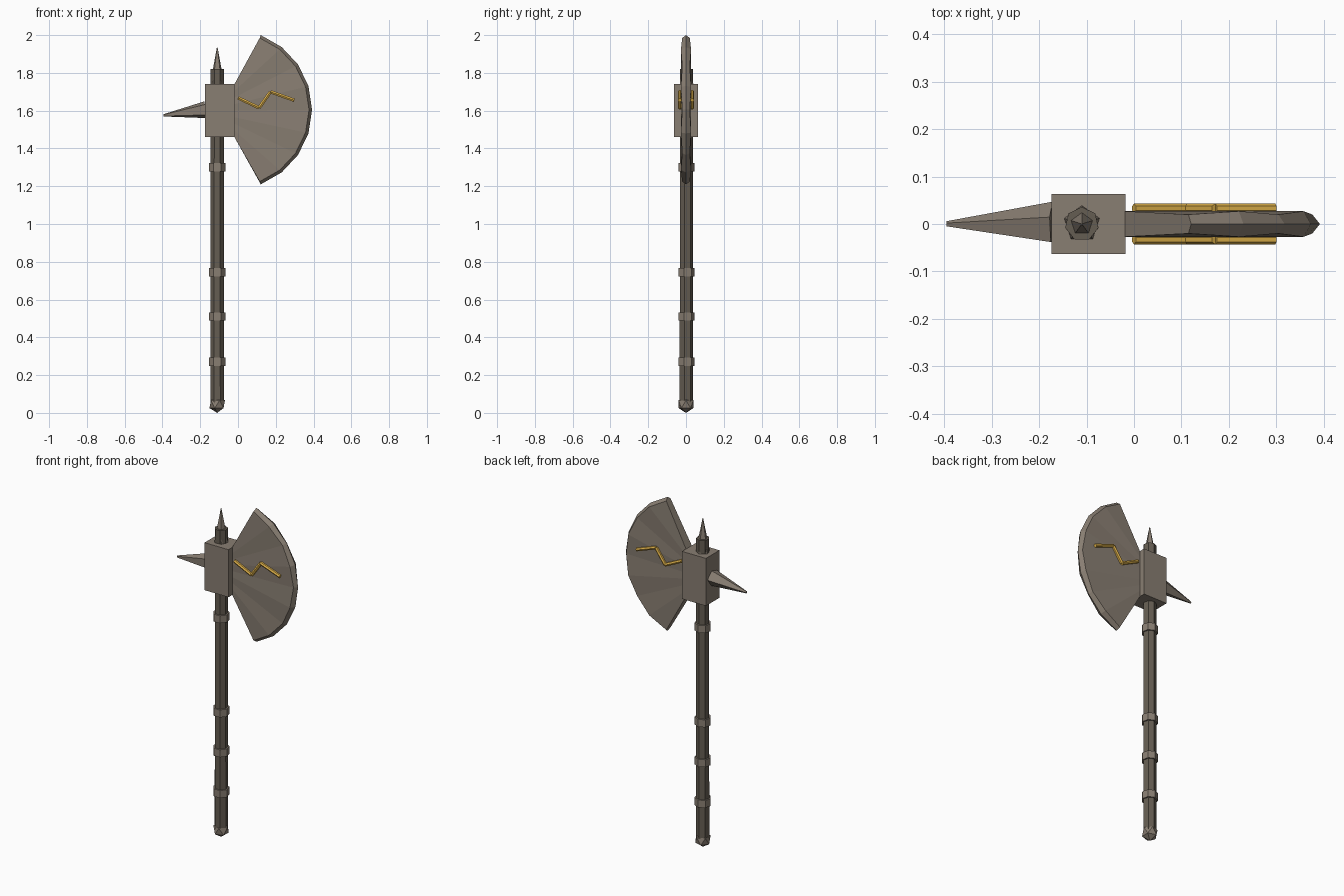
import bpy, bmesh, math
from mathutils import Vector, Matrix

if "Cube" in bpy.data.objects:
    bpy.data.objects.remove(bpy.data.objects["Cube"])

AX = -0.11  # x of the handle axis


def material(name, rgb):
    m = bpy.data.materials.new(name)
    m.diffuse_color = (*rgb, 1)
    m.use_nodes = True
    m.node_tree.nodes["Principled BSDF"].inputs["Base Color"].default_value = m.diffuse_color
    return m


STEEL = material("steel", (0.25, 0.21, 0.17))
WOOD = material("dark_wood", (0.13, 0.11, 0.085))
GOLD = material("gold", (0.75, 0.45, 0.07))


def finish(name, bm, mat):
    bmesh.ops.recalc_face_normals(bm, faces=bm.faces)
    me = bpy.data.meshes.new(name)
    bm.to_mesh(me)
    bm.free()
    me.materials.append(mat)
    ob = bpy.data.objects.new(name, me)
    bpy.context.collection.objects.link(ob)
    return ob


def rod(name, p, q, r1, r2, sides, mat):
    """Faceted cone or prism from p to q, with one corner towards +y."""
    p, q = Vector(p), Vector(q)
    w = (q - p).normalized()
    v = Vector((0, 1, 0))
    v = (v - w * v.dot(w)).normalized()
    u = v.cross(w)
    bm = bmesh.new()
    rings = []
    for c, r in ((p, r1), (q, r2)):
        ring = []
        for i in range(sides):
            a = 2 * math.pi * i / sides
            ring.append(bm.verts.new(c + (u * math.sin(a) + v * math.cos(a)) * r))
        rings.append(ring)
    for i in range(sides):
        j = (i + 1) % sides
        bm.faces.new((rings[0][i], rings[0][j], rings[1][j], rings[1][i]))
    bm.faces.new(rings[0])
    bm.faces.new(rings[1])
    return finish(name, bm, mat)


# Handle, grip rings and pommel
rod("handle", (AX, 0, 0.04), (AX, 0, 1.82), 0.037, 0.036, 7, WOOD)
for n, z in enumerate((0.27, 0.51, 0.745, 1.30)):
    rod(f"handle_ring_{n + 1}", (AX, 0, z - 0.022), (AX, 0, z + 0.022), 0.045, 0.045, 7, STEEL)
bm = bmesh.new()
bmesh.ops.create_icosphere(bm, subdivisions=1, radius=0.046,
                           matrix=Matrix.Translation((AX, 0, 0.046)))
finish("pommel", bm, STEEL)

# Head block
bm = bmesh.new()
bmesh.ops.create_cube(bm, size=1, matrix=Matrix.Translation((-0.096, 0, 1.60))
                      @ Matrix.Diagonal((0.156, 0.126, 0.28, 1)))
finish("head_block", bm, STEEL)

# Top and rear spikes
rod("top_spike", (AX, 0, 1.74), (AX, 0, 1.935), 0.039, 0.002, 5, STEEL)
rod("rear_spike", (-0.172, 0, 1.605), (-0.395, 0, 1.575), 0.047, 0.006, 5, STEEL)

# Fan blade with pleated faces and a sharpened rim
N, R, CX, CZ = 8, 0.423, -0.031, 1.605
bm = bmesh.new()
rows = []
for i in range(N + 1):
    a = math.radians(69 - 138 * i / N)
    t = 0.027 if i % 2 else 0.020
    z_in = 1.738 - 0.276 * i / N

    def rim(r, y):
        return bm.verts.new((CX + r * math.cos(a), y, CZ + r * math.sin(a)))
    rows.append([bm.verts.new((-0.02, -0.027, z_in)), rim(R - 0.016, -t), rim(R, 0),
                 rim(R - 0.016, t), bm.verts.new((-0.02, 0.027, z_in))])
for a, b in zip(rows, rows[1:]):
    for k in range(5):
        m = (k + 1) % 5
        bm.faces.new((a[k], a[m], b[m], b[k]))
bm.faces.new(rows[0])
bm.faces.new(rows[-1])
finish("blade", bm, STEEL)

# Gold zigzag inlay on both blade faces
path = [(0.0, 1.668), (0.112, 1.615), (0.172, 1.70), (0.298, 1.655)]
for side, y in (("front", -0.033), ("back", 0.033)):
    for n, (p, q) in enumerate(zip(path, path[1:])):
        rod(f"{side}_inlay_{n + 1}", (p[0], y, p[1]), (q[0], y, q[1]), 0.01, 0.01, 6, GOLD)
